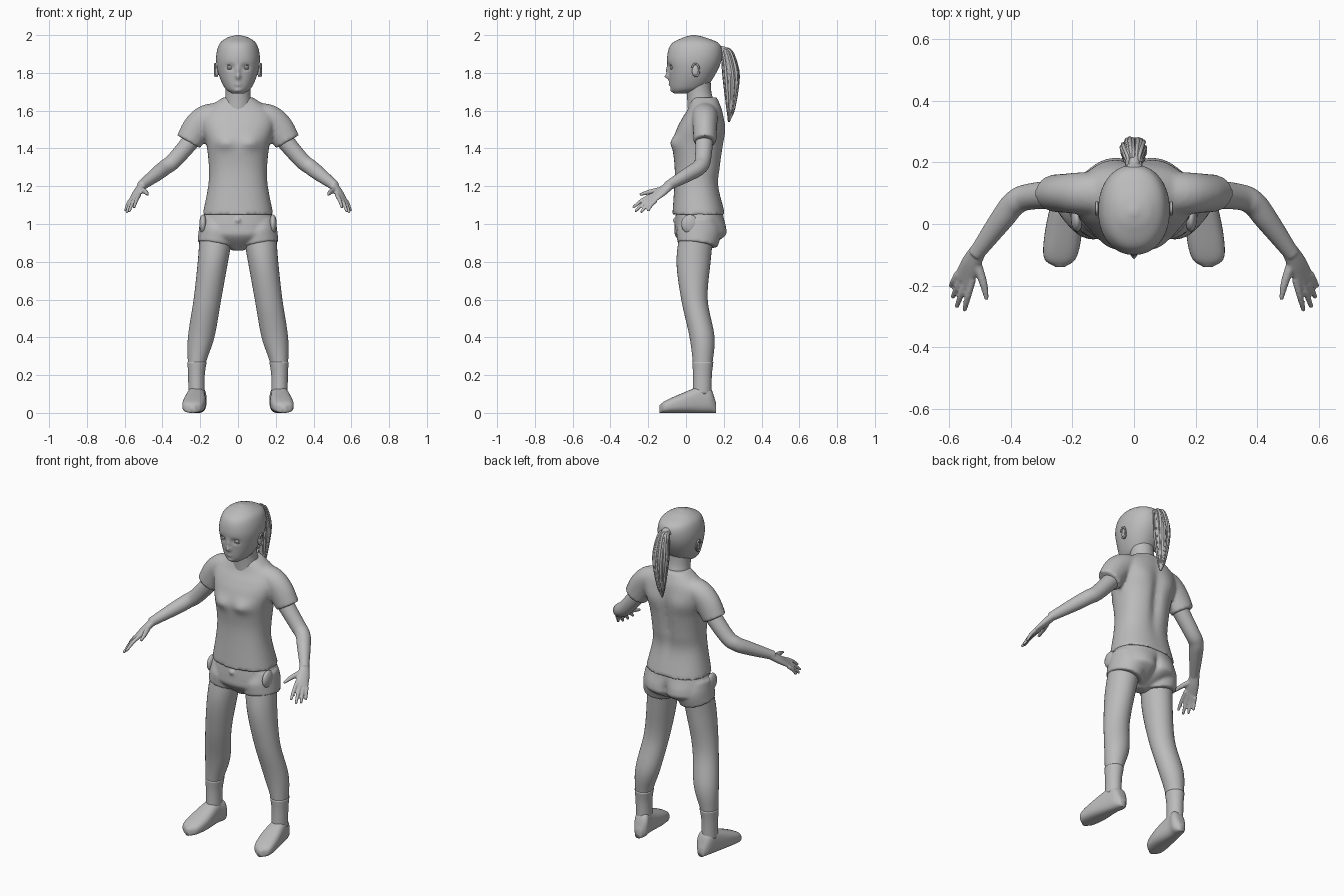
import bpy, bmesh, math, random
from mathutils import Vector, Matrix

random.seed(4)
if "Cube" in bpy.data.objects:
    bpy.data.objects.remove(bpy.data.objects["Cube"])

grey = bpy.data.materials.new("plain grey")
grey.use_nodes = True
colour = (.5, .5, .5, 1)
grey.diffuse_color = colour
grey.node_tree.nodes["Principled BSDF"].inputs["Base Color"].default_value = colour

X, Y, Z = Vector((1, 0, 0)), Vector((0, 1, 0)), Vector((0, 0, 1))
LEVEL, UPRIGHT = (X, Y), (X, Z)


def blend(before, start, end, after, t):
    """Point on a smooth curve between start and end."""
    leave, arrive = (end - before) / 2, (after - start) / 2
    ease = t * t * (3 - 2 * t)
    return start.lerp(end, ease) + leave * t * (1 - t) ** 2 - arrive * t * t * (1 - t)


def resample(stations, steps):
    """Smooth a list of (x, y, z, half width, half depth); depth defaults to width."""
    rows = [Vector(s if len(s) == 5 else (*s, s[-1])) for s in stations]
    rows = [2 * rows[0] - rows[1], *rows, 2 * rows[-1] - rows[-2]]
    path = []
    for quad in zip(rows, rows[1:], rows[2:], rows[3:]):
        path += [blend(*quad, k / steps) for k in range(steps)]
    return path + [rows[-2]]


def frame(path, i, wide):
    """Cross-section axes square to the path, the first one leaning towards wide."""
    ahead, behind = path[min(i + 1, len(path) - 1)], path[max(i - 1, 0)]
    along = (ahead - behind).to_3d() if len(ahead) == 3 else Vector((ahead - behind)[:3])
    along.normalize()
    across = (wide - wide.dot(along) * along).normalized()
    return across, along.cross(across)


def loft(bm, stations, axes=None, wide=Y, power=2.0, sides=32, steps=8):
    """Capped tube with superellipse rings; level rings if axes are given."""
    path = resample(stations, steps)
    rings = []
    for i, row in enumerate(path):
        across, deep = axes or frame(path, i, wide)
        ring = []
        for k in range(sides):
            turn = math.tau * k / sides
            c, s = (math.copysign(abs(w) ** (2 / power), w) for w in (math.cos(turn), math.sin(turn)))
            ring.append(bm.verts.new(Vector(row[:3]) + across * c * row[3] + deep * s * row[4]))
        rings.append(ring)
    for low, high in zip(rings, rings[1:]):
        for k in range(sides):
            bm.faces.new((low[k], low[k - 1], high[k - 1], high[k]))
    bm.faces.new(rings[0])
    bm.faces.new(rings[-1])


def slices(*rows):
    """Turn (height, front, back, half width) into stations."""
    return [(0, (front + back) / 2, z, half, (back - front) / 2) for z, front, back, half in rows]


def blob(bm, centre, size):
    place = Matrix.Translation(centre) @ Matrix.Diagonal((*size, 1))
    bmesh.ops.create_uvsphere(bm, u_segments=24, v_segments=16, radius=1, matrix=place)


def push(bm, x, z, depth, wide, tall, facing=-1):
    """Sculpt a soft bump, mirrored in x, on the front or the back."""
    for v in bm.verts:
        if (v.co.y - .05) * facing > 0:
            across, up = (abs(v.co.x) - x) / wide, (v.co.z - z) / tall
            v.co.y += facing * depth * math.exp(-across ** 2 - up ** 2)


def finish(name, bm, voxel=None):
    """Make the object; with a voxel size its pieces are fused and softened."""
    bmesh.ops.recalc_face_normals(bm, faces=bm.faces)
    mesh = bpy.data.meshes.new(name)
    bm.to_mesh(mesh)
    bm.free()
    mesh.materials.append(grey)
    mesh.shade_smooth()
    part = bpy.data.objects.new(name, mesh)
    bpy.context.collection.objects.link(part)
    if voxel:
        fuse = part.modifiers.new("fuse", 'REMESH')
        fuse.mode, fuse.voxel_size, fuse.use_smooth_shade = 'VOXEL', voxel, True
        part.modifiers.new("soften", 'SMOOTH').iterations = 3


# Head with sculpted nose, eye sockets, lips and chin
bm = bmesh.new()
loft(bm, slices((1.69, -.06, 0, .03), (1.72, -.08, .1, .07), (1.8, -.09, .16, .105), (1.88, -.1, .19, .116),
                (1.95, -.08, .18, .1), (1.985, -.02, .11, .06), (2, .03, .05, .01)),
     LEVEL, power=2.15, sides=112)
push(bm, x=0, z=1.78, depth=.024, wide=.014, tall=.012)
push(bm, x=0, z=1.81, depth=.014, wide=.011, tall=.025)
push(bm, x=.042, z=1.83, depth=-.013, wide=.02, tall=.013)
for lip in (1.752, 1.736):
    push(bm, x=0, z=lip, depth=.009, wide=.017, tall=.006)
push(bm, x=0, z=1.705, depth=.008, wide=.02, tall=.012)
finish("head", bm)

bm = bmesh.new()
loft(bm, [(0, .09, 1.6, .08), (0, .07, 1.69, .066), (0, .06, 1.78, .07)], LEVEL)
finish("neck", bm)

for side, label in ((1, "left"), (-1, "right")):
    def own(*stations):
        """Move left-hand stations to the current side."""
        return [(s[0] * side, *s[1:]) for s in stations]

    # Eye with lids
    bm = bmesh.new()
    eye = Vector((.042 * side, -.067, 1.831))
    blob(bm, eye, (.016, .016, .012))
    for lid in (-.009, .01):
        blob(bm, eye + Vector((0, -.006, lid)), (.02, .012, .004))
    finish(label + "_eye", bm)

    # Ear with a raised rim
    bm = bmesh.new()
    blob(bm, (.112 * side, .05, 1.81), (.01, .018, .032))
    angles = [k * .8 - 2 for k in range(7)]
    loft(bm, own(*[(.121, .05 + .02 * math.cos(a), 1.815 + .033 * math.sin(a), .005) for a in angles]),
         wide=X, sides=10)
    finish(label + "_ear", bm)

    # Arm, palm, fingers and thumb
    bm = bmesh.new()
    spread = Vector((.8 * side, .3, -.5))
    loft(bm, own((.19, .1, 1.51, .05), (.33, .09, 1.345, .043), (.385, .07, 1.3, .041), (.43, .015, 1.265, .038),
                 (.515, -.1, 1.2, .025)), wide=spread)
    loft(bm, own((.505, -.085, 1.206, .027, .022), (.53, -.13, 1.17, .034, .019), (.555, -.185, 1.13, .037, .01)),
         wide=spread)
    knuckle = Vector((.548 * side, -.17, 1.138))
    tips = own((.55, -.277, 1.09), (.575, -.266, 1.07), (.588, -.236, 1.065), (.594, -.2, 1.073))
    for k, tip in enumerate(tips):
        base = knuckle + spread * (k - 1.5) * .02
        bend = base.lerp(Vector(tip), .55) + Z * .007
        loft(bm, [(*base, .012), (*bend, .0105), (*tip, .008)], wide=spread, sides=12)
        blob(bm, tip, (.008, .008, .008))
    loft(bm, own((.515, -.115, 1.185, .016), (.49, -.19, 1.17, .013), (.478, -.245, 1.155, .007)), wide=spread)
    finish(label + "_arm", bm, voxel=.005)

    # Leg and sock
    bm = bmesh.new()
    loft(bm, own((.11, .06, .98, .09), (.133, .04, .8, .08, .09), (.162, .045, .6, .073, .07),
                 (.195, .085, .4, .07, .066), (.219, .088, .25, .046, .051), (.22, .085, .1, .04, .045)), LEVEL)
    finish(label + "_leg", bm)
    bm = bmesh.new()
    loft(bm, own((.217, .089, .27, .051, .056), (.22, .087, .2, .044, .05), (.22, .085, .1, .043, .05)), LEVEL)
    finish(label + "_sock", bm)

    # Shoe, from heel to toe, standing on the ground
    bm = bmesh.new()
    shoe = ((.16, .21, .02, .05), (.13, .21, .043, .13), (.08, .22, .047, .142), (-.03, .23, .06, .1),
            (-.11, .24, .052, .064), (-.14, .24, .015, .04))
    loft(bm, own(*[(x, y, top / 2, half, top / 2) for y, x, half, top in shoe]), UPRIGHT, power=2.7)
    finish(label + "_shoe", bm)

    # Front pocket bag of the shorts
    bm = bmesh.new()
    blob(bm, (.185 * side, .02, 1), (.02, .045, .05))
    finish(label + "_pocket", bm)

# Shirt: torso fused with both sleeves
bm = bmesh.new()
loft(bm, slices((1.05, -.072, .207, .187), (1.2, -.062, .174, .158), (1.3, -.06, .184, .154),
                (1.42, -.07, .2, .167), (1.5, -.05, .205, .19), (1.56, -.02, .2, .195), (1.61, .01, .19, .165),
                (1.67, .03, .165, .08)), LEVEL, power=2.3, sides=64)
push(bm, x=.07, z=1.43, depth=.02, wide=.05, tall=.035)
push(bm, x=0, z=1.38, depth=-.02, wide=.03, tall=.16, facing=1)
push(bm, x=.09, z=1.5, depth=.01, wide=.06, tall=.06, facing=1)
for side in (1, -1):
    loft(bm, [(side * x, .1, z, deep, tall) for x, z, deep, tall in
              ((.1, 1.585, .07, .06), (.17, 1.56, .068, .07), (.217, 1.51, .064, .076), (.262, 1.435, .06, .07))])
finish("shirt", bm, voxel=.01)

# Shorts: hips fused with both short legs and a button
bm = bmesh.new()
loft(bm, slices((1.09, -.05, .19, .17), (.98, -.06, .208, .198), (.93, -.052, .198, .18), (.86, .02, .08, .03)),
     LEVEL, power=2.2, sides=64)
push(bm, x=.09, z=.97, depth=.012, wide=.06, tall=.05, facing=1)
push(bm, x=0, z=.95, depth=-.025, wide=.02, tall=.06, facing=1)
for side in (1, -1):
    loft(bm, [(side * .1, .07, 1.02, .1), (side * .108, .068, .96, .118, .1), (side * .12, .06, .89, .107, .096)])
blob(bm, (0, -.064, 1.02), (.012, .008, .012))
finish("shorts", bm, voxel=.008)

# Ponytail core, loose strands around it, and hair tie
tail = [(0, .17, 1.91, .025), (0, .2, 1.92, .02), (0, .222, 1.88, .028), (0, .24, 1.76, .036),
        (0, .237, 1.61, .02), (0, .227, 1.54, .004)]
bm = bmesh.new()
loft(bm, tail, wide=X)
finish("ponytail", bm)
bm = bmesh.new()
strands = 26
for k in range(strands):
    turn = math.tau * k / strands
    loose, lift = random.uniform(.9, 1.15), random.uniform(0, .01)
    loft(bm, [(r * loose * math.cos(turn), y + r * loose * math.sin(turn), z + lift * i, .002 + r / 6)
              for i, (_, y, z, r) in enumerate(tail)], wide=X, sides=8, steps=4)
finish("ponytail_strands", bm)
bm = bmesh.new()
loft(bm, [(0, .184, 1.915, .022), (0, .192, 1.917, .027), (0, .2, 1.92, .022)], wide=X)
finish("hair_tie", bm)
